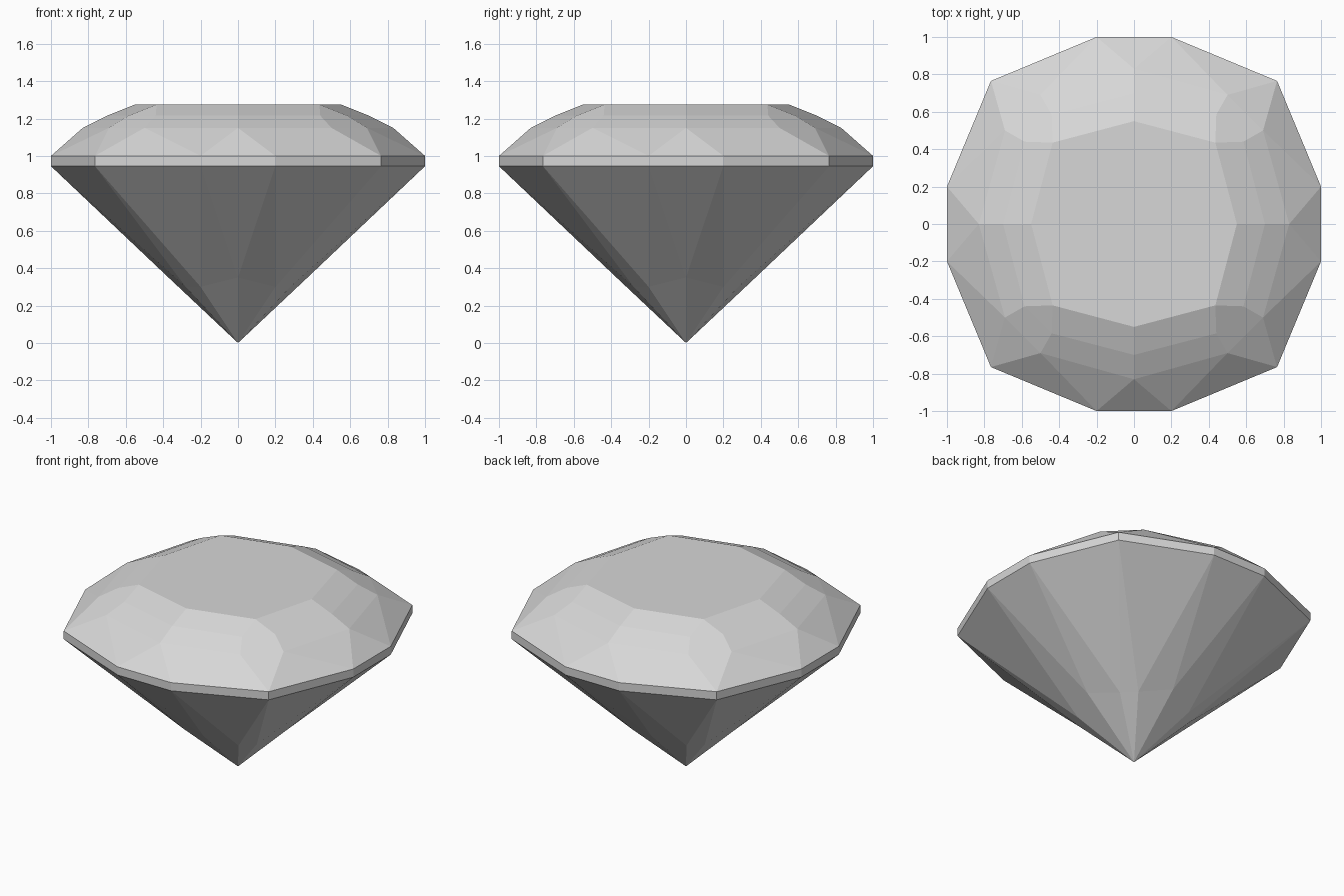
import bpy
import bmesh
from mathutils import Vector, Matrix
from math import pi

N = 12

cube = bpy.data.objects.get("Cube")
if cube:
    bpy.data.objects.remove(cube, do_unlink=True)

grey = bpy.data.materials.new("light grey stone")
grey.use_nodes = True
colour = (0.68, 0.68, 0.68, 1)
grey.diffuse_color = colour
grey.node_tree.nodes["Principled BSDF"].inputs["Base Color"].default_value = colour


def ring(bm, quarter, z):
    """Repeat a quarter outline four times, counterclockwise from the front."""
    return [bm.verts.new(Matrix.Rotation(k * pi / 2, 3, 'Z') @ Vector((x, y, z)))
            for k in range(4) for x, y in quarter]


def facet_ring(bm, radius, a, b, z):
    """Ring with one point on each axis and two beside each corner."""
    return ring(bm, [(0, -radius), (a, -b), (b, -a)], z)


def girdle_ring(bm, z):
    return ring(bm, [(0.2, -1), (0.765, -0.765), (1, -0.2)], z)


def band(bm, low, high):
    for i in range(N):
        j = (i + 1) % N
        bm.faces.new((low[i], low[j], high[j], high[i]))


def finish(bm, name):
    bmesh.ops.remove_doubles(bm, verts=bm.verts[:], dist=0.001)
    mesh = bpy.data.meshes.new(name)
    bm.to_mesh(mesh)
    bm.free()
    mesh.materials.append(grey)
    bpy.context.collection.objects.link(bpy.data.objects.new(name, mesh))


# Crown: triangles at the rim, two bands of facets, flat eight-sided table
bm = bmesh.new()
rim = girdle_ring(bm, 1.0)
star = facet_ring(bm, 0.83, 0.5, 0.69, 1.15)
bezel = facet_ring(bm, 0.70, 0.44, 0.585, 1.215)
table = facet_ring(bm, 0.55, 0.435, 0.435, 1.275)
for i in range(N):
    bm.faces.new((rim[i - 1], rim[i], star[i]))
    bm.faces.new((rim[i], star[(i + 1) % N], star[i]))
band(bm, star, bezel)
band(bm, bezel, table)
bm.faces.new(table)
finish(bm, "crown")

# Girdle: thin upright band
bm = bmesh.new()
band(bm, girdle_ring(bm, 0.945), girdle_ring(bm, 1.0))
finish(bm, "girdle")

# Pavilion: long facets narrowing to a point
bm = bmesh.new()
rim = girdle_ring(bm, 0.945)
lower = facet_ring(bm, 0.372, 0.2, 0.28, 0.3)
for v in lower[::3]:
    v.co.z = 0.35
tip = bm.verts.new((0, 0, 0))
for i in range(N):
    j = (i + 1) % N
    bm.faces.new((lower[i], rim[i], rim[i - 1]))
    bm.faces.new((lower[i], lower[j], rim[i]))
    bm.faces.new((tip, lower[j], lower[i]))
finish(bm, "pavilion")
